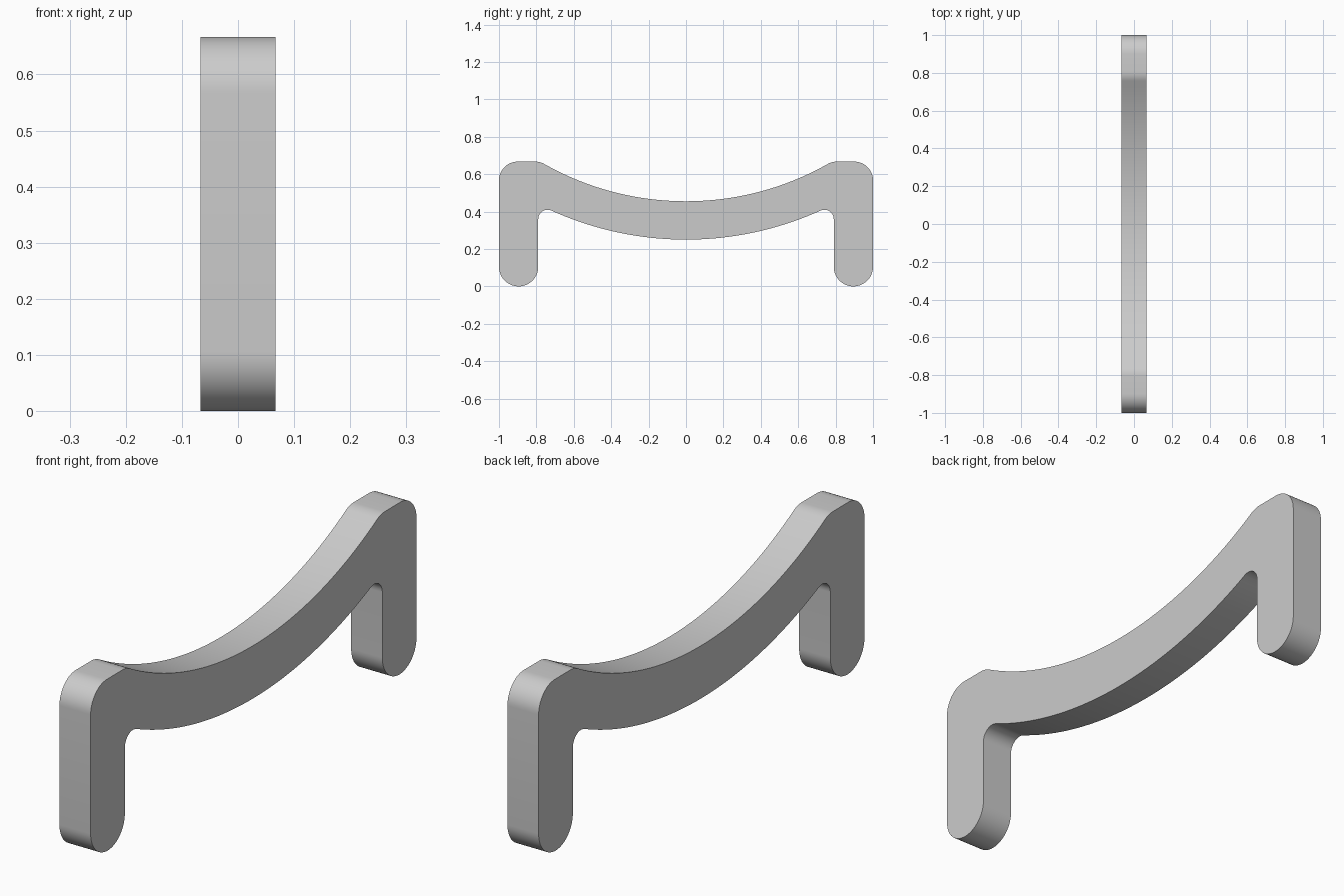
import bpy, bmesh
from math import sin, cos, radians, atan2, sqrt, pi

cube = bpy.data.objects.get("Cube")
if cube:
    bpy.data.objects.remove(cube, do_unlink=True)

HALF_WIDTH = 0.067
TOP = 0.667
ARC_Z = 1.995                # shared centre height of both bridge arcs
R_TOP, R_LOW = 1.54, 1.745
LEG_IN, LEG_R = 0.79, 0.105
CORNER = 0.1                 # top rounding
INNER = 0.05                 # fillet between leg and bridge


def arc(cy, cz, r, a0, a1, n):
    """Points in (y, z) along an arc between two angles."""
    return [(cy + r * cos(a0 + (a1 - a0) * i / n),
             cz + r * sin(a0 + (a1 - a0) * i / n)) for i in range(n + 1)]


# Fillet centres, tangent to the bridge arcs
low_y = LEG_IN - INNER
low_z = ARC_Z - sqrt((R_LOW + INNER) ** 2 - low_y ** 2)
up_z = TOP - CORNER
up_y = sqrt((R_TOP + CORNER) ** 2 - (ARC_Z - up_z) ** 2)
low_a = atan2(ARC_Z - low_z, -low_y)
up_a = atan2(ARC_Z - up_z, -up_y)
down = -pi / 2

# Half profile from the underside middle, around the leg, to the top middle
half = arc(0, ARC_Z, R_LOW, down, low_a - pi, 28)
half += arc(low_y, low_z, INNER, low_a, 0, 10)[1:]
half += arc(LEG_IN + LEG_R, LEG_R, LEG_R, -pi, 0, 28)
half += arc(1 - CORNER, up_z, CORNER, 0, pi / 2, 14)
half += arc(up_y, up_z, CORNER, pi / 2, up_a, 8)
half += arc(0, ARC_Z, R_TOP, up_a - pi, down, 28)[1:]
profile = half + [(-y, z) for y, z in reversed(half[1:-1])]

# Extrude the profile across the width
bm = bmesh.new()
face = bm.faces.new([bm.verts.new((-HALF_WIDTH, y, z)) for y, z in profile])
ext = bmesh.ops.extrude_face_region(bm, geom=[face])
verts = [g for g in ext["geom"] if isinstance(g, bmesh.types.BMVert)]
bmesh.ops.translate(bm, verts=verts, vec=(2 * HALF_WIDTH, 0, 0))
bmesh.ops.recalc_face_normals(bm, faces=bm.faces)
mesh = bpy.data.meshes.new("curved_handle")
bm.to_mesh(mesh)
bm.free()
handle = bpy.data.objects.new("curved_handle", mesh)
bpy.context.collection.objects.link(handle)

# Plain grey finish
grey = bpy.data.materials.new("light_grey")
grey.use_nodes = True
colour = (0.6, 0.6, 0.6, 1)
grey.diffuse_color = colour
grey.node_tree.nodes["Principled BSDF"].inputs["Base Color"].default_value = colour
mesh.materials.append(grey)

bpy.ops.object.select_all(action="DESELECT")
handle.select_set(True)
bpy.context.view_layer.objects.active = handle
bpy.ops.object.shade_smooth_by_angle(angle=radians(30))
